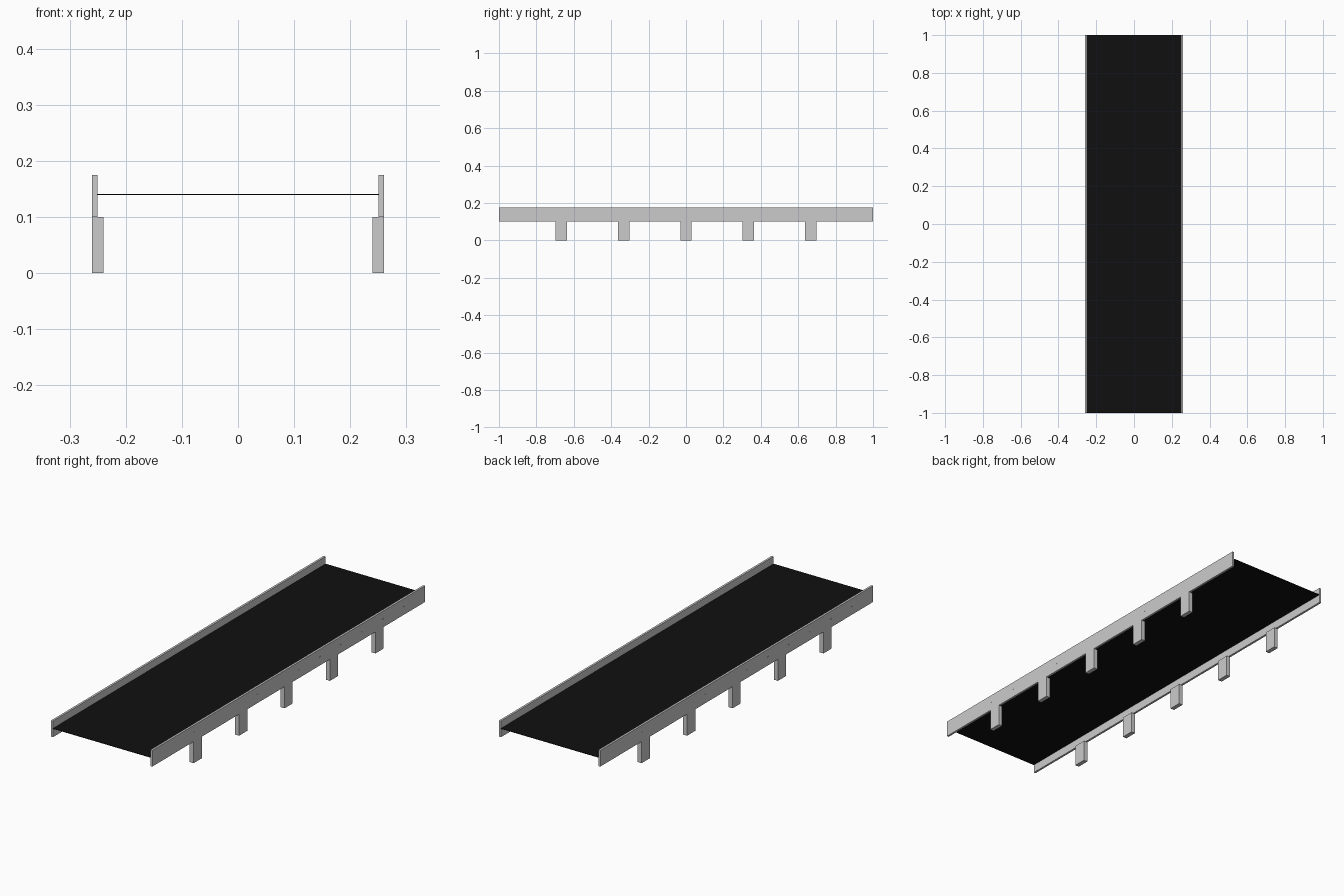
import bpy
import math

if "Cube" in bpy.data.objects:
    bpy.data.objects.remove(bpy.data.objects["Cube"])

black = bpy.data.materials.new("belt_black")
black.diffuse_color = (0.005, 0.005, 0.005, 1)
black.use_nodes = True
black.node_tree.nodes["Principled BSDF"].inputs["Base Color"].default_value = black.diffuse_color


def box(name, size, loc, mat=None):
    bpy.ops.mesh.primitive_cube_add(size=1, location=loc)
    ob = bpy.context.object
    ob.name = name
    ob.scale = size
    bpy.ops.object.transform_apply(location=False, rotation=False, scale=True)
    if mat:
        ob.data.materials.append(mat)
    return ob


# Thin belt carried between the rails
box("belt", (0.502, 2.0, 0.002), (0, 0, 0.14), black)

for side, s in (("left", -1), ("right", 1)):
    # Side rail
    box(f"{side}_rail", (0.01, 2.0, 0.075), (s * 0.255, 0, 0.1375))

    # Five short legs under each rail
    for i in range(5):
        box(f"{side}_leg_{i + 1}", (0.02, 0.06, 0.1), (s * 0.25, (i - 2) / 3, 0.05))

    # Tiny axle ends showing on the outside of the rail
    for i in range(12):
        bpy.ops.mesh.primitive_cylinder_add(
            vertices=12, radius=0.003, depth=0.004,
            location=(s * 0.2585, -1 + 2 * (i + 1) / 13, 0.139),
            rotation=(0, math.pi / 2, 0))
        bpy.context.object.name = f"{side}_axle_end_{i + 1}"
        bpy.ops.object.shade_smooth_by_angle()
